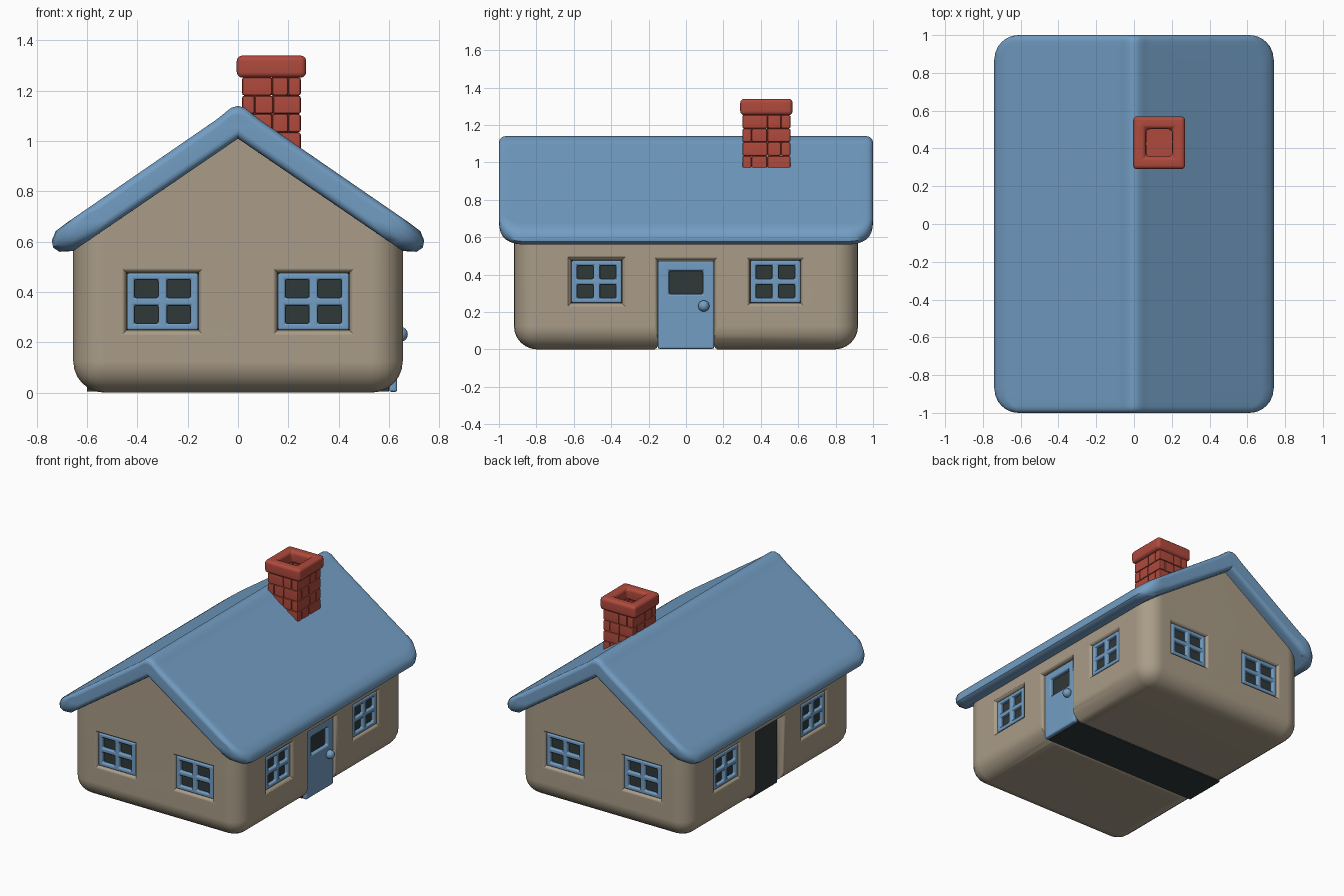
import bpy
import bmesh
from math import radians, sqrt
from mathutils import Matrix, Vector

if "Cube" in bpy.data.objects:
    bpy.data.objects.remove(bpy.data.objects["Cube"], do_unlink=True)


def material(name, rgb):
    m = bpy.data.materials.new(name)
    m.use_nodes = True
    m.diffuse_color = (*rgb, 1)
    m.node_tree.nodes["Principled BSDF"].inputs["Base Color"].default_value = (*rgb, 1)
    return m


BEIGE = material("beige plaster", (0.40, 0.335, 0.245))
BLUE = material("blue paint", (0.17, 0.34, 0.55))
RED = material("red brick", (0.43, 0.068, 0.046))
DARK = material("dark interior", (0.03, 0.04, 0.04))


def make(name, bm, mat, matrix=Matrix()):
    bmesh.ops.recalc_face_normals(bm, faces=bm.faces[:])
    mesh = bpy.data.meshes.new(name)
    bm.to_mesh(mesh)
    bm.free()
    mesh.transform(matrix)
    mesh.materials.append(mat)
    ob = bpy.data.objects.new(name, mesh)
    bpy.context.collection.objects.link(ob)
    return ob


def activate(ob):
    for other in bpy.context.selected_objects:
        other.select_set(False)
    ob.select_set(True)
    bpy.context.view_layer.objects.active = ob


def smooth(ob):
    activate(ob)
    bpy.ops.object.shade_smooth_by_angle(angle=radians(40))
    mod = ob.modifiers.new("even shading", "WEIGHTED_NORMAL")
    mod.keep_sharp = True


def round_edges(bm, width, segments=3):
    edges = [e for e in bm.edges if len(e.link_faces) == 2 and e.calc_face_angle() > 0.5]
    bmesh.ops.bevel(bm, geom=edges, offset=width, segments=segments,
                    profile=0.5, affect="EDGES", clamp_overlap=True)


def add_box(bm, low, high, bevel=0):
    """Add a box between two corners, with optional rounded edges."""
    low, high = Vector(low), Vector(high)
    part = bmesh.new()
    bmesh.ops.create_cube(part, size=1, matrix=Matrix.Translation((low + high) / 2)
                          @ Matrix.Diagonal((*(high - low), 1)))
    if bevel:
        round_edges(part, bevel, 2)
    temp = bpy.data.meshes.new("temp")
    part.to_mesh(temp)
    part.free()
    bm.from_mesh(temp)
    bpy.data.meshes.remove(temp)


def loft(rings):
    """Skin a list of equal point rings and cap both ends."""
    bm = bmesh.new()
    loops = [[bm.verts.new(p) for p in ring] for ring in rings]
    n = len(loops[0])
    for a, b in zip(loops, loops[1:]):
        for i in range(n):
            j = (i + 1) % n
            bm.faces.new((a[i], a[j], b[j], b[i]))
    bm.faces.new(loops[0])
    bm.faces.new(loops[-1][::-1])
    return bm


def lattice(us, vs, depth, bevel):
    """Upright panel whose odd-numbered cells are open holes; its front faces -y."""
    bm = bmesh.new()
    grid = [[bm.verts.new((u, 0, v)) for v in vs] for u in us]
    for i in range(len(us) - 1):
        for j in range(len(vs) - 1):
            if not (i % 2 and j % 2):
                bm.faces.new((grid[i][j], grid[i + 1][j], grid[i + 1][j + 1], grid[i][j + 1]))
    new = bmesh.ops.extrude_face_region(bm, geom=bm.faces[:])["geom"]
    bmesh.ops.translate(bm, vec=(0, depth, 0),
                        verts=[g for g in new if isinstance(g, bmesh.types.BMVert)])
    bmesh.ops.recalc_face_normals(bm, faces=bm.faces[:])
    round_edges(bm, bevel)
    return bm


# House body: gabled prism with rounded base and corners
HX, HY = 0.655, 0.92
gable = [(-HX, 0), (HX, 0), (HX, 0.60), (0, 1.05), (-HX, 0.60)]
bm = loft([[(x, y, z) for x, z in gable] for y in (-HY, HY)])
bmesh.ops.recalc_face_normals(bm, faces=bm.faces[:])
soft = [e for e in bm.edges if all(v.co.z < 0.61 for v in e.verts)
        and (min(v.co.z for v in e.verts) < 0.01)]
bmesh.ops.bevel(bm, geom=soft, offset=0.125, segments=6, profile=0.5, affect="EDGES")
body = make("house_body", bm, BEIGE)


def recess(matrix, u0, u1, v0, v1, depth):
    """Cut a pocket with a softly flared mouth into the body."""
    rings = []
    for y, f in ((-0.02, 0.025), (0, 0.02), (0.007, 0.009), (0.02, 0.001), (depth, 0)):
        rings.append([(u0 - f, y, v0 - f), (u1 + f, y, v0 - f),
                      (u1 + f, y, v1 + f), (u0 - f, y, v1 + f)])
    cutter = make("cutter", loft(rings), BEIGE, matrix)
    cutter.hide_render = True
    mod = body.modifiers.new("pocket", "BOOLEAN")
    mod.operation, mod.solver, mod.object = "DIFFERENCE", "EXACT", cutter
    activate(body)
    bpy.ops.object.modifier_apply(modifier=mod.name)
    bpy.data.objects.remove(cutter, do_unlink=True)


def wall(angle, dist):
    return Matrix.Rotation(radians(angle), 4, "Z") @ Matrix.Translation((0, -dist, 0))


# Windows: two on each wall
walls = {"front": (0, HY, 0.30, 0.142), "right": (90, HX, 0.478, 0.134),
         "back": (180, HY, 0.30, 0.142), "left": (-90, HX, 0.478, 0.134)}
for side, (angle, dist, offset, half) in walls.items():
    for number, sign in enumerate((-1, 1), 1):
        m = wall(angle, dist) @ Matrix.Translation((sign * offset, 0, 0.362))
        h = 0.113
        recess(m, -half, half, -h, h, 0.05)
        us = (-half, -half + 0.03, -0.017, 0.017, half - 0.03, half)
        vs = (-h, -h + 0.026, -0.015, 0.015, h - 0.026, h)
        place = m @ Matrix.Translation((0, 0.01, 0))
        smooth(make(f"{side}_window_frame_{number}", lattice(us, vs, 0.03, 0.008), BLUE, place))
        bm = bmesh.new()
        add_box(bm, (-half, 0.034, -h), (half, 0.042, h))
        make(f"{side}_window_pane_{number}", bm, DARK, m)

# Doorways on both long walls and the passage floor between them
for angle in (90, -90):
    recess(wall(angle, HX), -0.15, 0.15, -0.1, 0.475, 0.07)
recess(Matrix.Rotation(radians(90), 4, "X"), -0.7, 0.7, -0.148, 0.148, 0.03)
smooth(body)
bm = bmesh.new()
add_box(bm, (-0.6, -0.149, 0.005), (0.6, 0.149, 0.474))
make("dark_passage", bm, DARK)

# Door with a small window and a round knob
door_place = wall(90, HX) @ Matrix.Translation((0, 0.022, 0))
bm = lattice((-0.15, -0.09, 0.09, 0.15), (0.003, 0.295, 0.42, 0.474), 0.032, 0.01)
smooth(make("door", bm, BLUE, door_place))
bm = bmesh.new()
bmesh.ops.create_uvsphere(bm, u_segments=20, v_segments=12, radius=0.03,
                          matrix=Matrix.Translation((0.095, -0.012, 0.232)))
smooth(make("door_knob", bm, BLUE, door_place))

# Roof: eave profile as (inset from edge, height, vertical rounding weight)
EDGE, CORNER, RIM, SLOPE = 0.74, 0.13, 0.035, 0.69
EAVE = [(0.06, 0.676, -1), (0.015, 0.642, -0.6), (0, 0.605, 0),
        (0.005, 0.577, 0.3), (0.03, 0.56, 0.8), (0.085, 0.563, 1)]
RIDGE = [(0.028, 1.132), (0.055, 1.11), (0.085, 1.086)]


def roof_ring(y):
    d = 1 - abs(y)
    c, r = max(CORNER - d, 0), max(RIM - d, 0)
    reach = EDGE - CORNER + sqrt(CORNER ** 2 - c ** 2)
    inset = RIM - sqrt(RIM ** 2 - r ** 2)
    half = [(x, z - inset) for x, z in RIDGE]
    half += [(reach - dx, z + SLOPE * (EDGE - reach) + w * inset) for dx, z, w in EAVE]
    ring = [(0, 1.14 - inset)] + half + [(0, 1.01 + inset)]
    ring += [(-x, z) for x, z in reversed(half)]
    return [(x, y, z) for x, z in ring]


steps = [0, 0.003, 0.01, 0.02, 0.035, 0.06, 0.09, 0.13]
ys = [d - 1 for d in steps] + [1 - d for d in reversed(steps)]
smooth(make("roof", loft([roof_ring(y) for y in ys]), BLUE))

# Chimney shaft: staggered rows of rounded bricks around a hollow flue
A, B, T, ROW = 0.117, 0.129, 0.05, 0.073
chimney = Matrix.Translation((0.133, 0.43, 0))
bm = bmesh.new()
for row in range(4):
    z = 0.962 + row * ROW
    for k in range(4):
        length, deep = (A, B) if k % 2 == 0 else (B, A)
        start, end = (-length, length - T) if row % 2 else (-length + T, length)
        split = start + (end - start) * (0.65 if row % 2 else 0.4)
        side = bmesh.new()
        for u0, u1 in ((start, split), (split, end)):
            add_box(side, (u0, -deep, z), (u1, -deep + T, z + ROW), 0.01)
        side.transform(Matrix.Rotation(radians(90 * k), 4, "Z"))
        temp = bpy.data.meshes.new("temp")
        side.to_mesh(temp)
        side.free()
        bm.from_mesh(temp)
        bpy.data.meshes.remove(temp)
add_box(bm, (-A + 0.02, -B + 0.02, 1.1), (A - 0.02, B - 0.02, 1.13))
smooth(make("chimney_bricks", bm, RED, chimney))

# Chimney cap: rounded square ring
cap = lattice((-0.138, -0.07, 0.07, 0.138), (-0.14, -0.072, 0.072, 0.14), 0.088, 0.022)
smooth(make("chimney_cap", cap, RED, chimney @ Matrix.Translation((0, 0, 1.34))
            @ Matrix.Rotation(radians(-90), 4, "X")))
